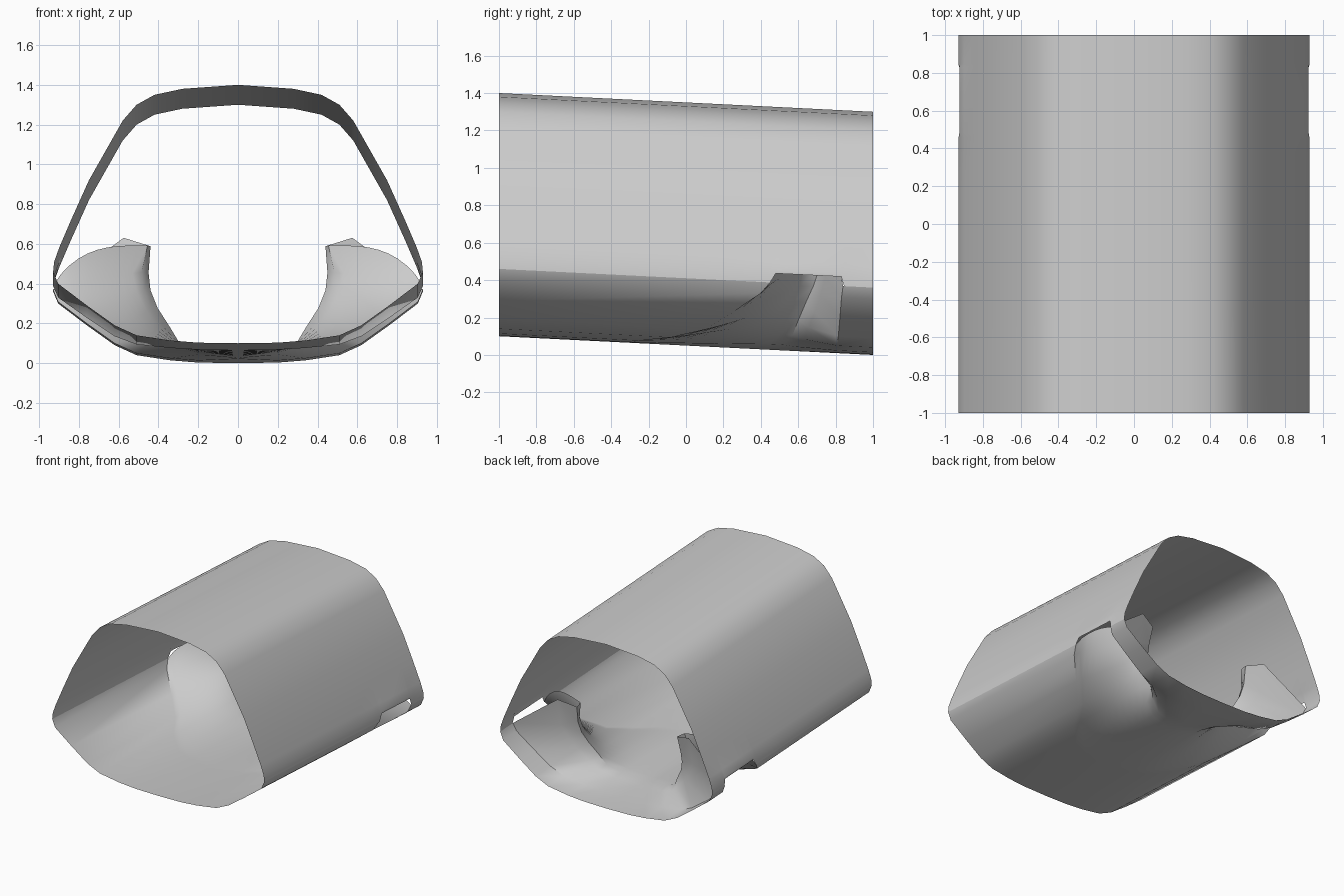
import bpy, bmesh, math

if "Cube" in bpy.data.objects:
    bpy.data.objects.remove(bpy.data.objects["Cube"])

# Right-half hull section, before the gentle downward slope to the rear
LOWER = [(0, 0), (.2, .003), (.34, .014), (.51, .04), (.62, .09), (.76, .19), (.905, .30), (.93, .36)]
UPPER = [(.93, .36), (.925, .41), (.9, .48), (.84, .62), (.75, .82), (.58, 1.12), (.51, 1.20),
         (.42, 1.25), (.28, 1.28), (0, 1.30)]
# Inner arch section that the lower hull sweeps in to
ARCH = [(0, .0), (.2, .03), (.3, .085), (.38, .165), (.44, .26), (.475, .35), (.485, .44), (.455, .575)]
START = [-.35, -.3, -.25, -.08, .1, .25, .4, .45]   # where each strip leaves the hull
CREASE = [.42, .45, .5, .53, .57, .61, .64, .67]    # where each strip meets the arch


def lerp(a, b, t):
    return a + (b - a) * t


def slope(x, y, z):
    return (x, y, z + .05 * (1 - y))


def grid_object(name, rows):
    """Make a mirrored sheet from rows of points."""
    bm = bmesh.new()
    vs = [[bm.verts.new(slope(*p)) for p in r] for r in rows]
    for a, b in zip(vs, vs[1:]):
        for i in range(len(a) - 1):
            bm.faces.new((a[i], b[i], b[i + 1], a[i + 1]))
    bmesh.ops.dissolve_degenerate(bm, dist=.0005, edges=bm.edges)
    me = bpy.data.meshes.new(name)
    bm.to_mesh(me)
    bm.free()
    ob = bpy.data.objects.new(name, me)
    bpy.context.collection.objects.link(ob)
    m = ob.modifiers.new("Mirror", 'MIRROR')
    m.use_clip = True
    bpy.context.view_layer.objects.active = ob
    for o in bpy.context.selected_objects:
        o.select_set(False)
    ob.select_set(True)
    bpy.ops.object.shade_smooth_by_angle(angle=math.radians(40))
    return ob


# Upper shell, its lower edge lifted to leave a slit over each arch
rows = []
for y, lift in [(-1, 0), (-.3, 0), (.2, 0), (.45, 0), (.48, .05), (.65, .05), (.83, .05), (.845, 0), (1, 0)]:
    r = [(x, y, z) for x, z in UPPER]
    r[0] = (.93 - lift * .1, y, .36 + lift)
    r[1] = (.925, y, .41 + lift * .3)
    rows.append(r)
grid_object("upper_shell", rows)

# Lower shell that sweeps inward into two arches
rows = [[(x, -1, z) for x, z in LOWER]]
N = 10
for j in range(N + 1):
    u = j / N
    t = u ** 1.1
    r = []
    for i, ((hx, hz), (ax, az)) in enumerate(zip(LOWER, ARCH)):
        bump = (.09 if i == 7 else .03 if i == 6 else 0) * math.sin(math.pi * u ** .8)
        r.append((lerp(hx, ax, t), lerp(START[i], CREASE[i], u), lerp(hz, az, t) + bump))
    rows.append(r)

# Narrow arch lip, then the slanted rear wall of each pocket running out to the rim band
ys = [lerp(.78, .84, i / 7) for i in range(8)]
lip = []
for i, ((x, z), y) in enumerate(zip(ARCH, CREASE)):
    inward = .035 if 3 <= i <= 6 else .015 if i == 7 else 0
    lip.append((x - inward, y + .07, z))
rim = [(x, y, z) for (x, z), y in zip(LOWER, ys)]
wall = [tuple(lerp(p, q, .28) for p, q in zip(a, b)) for a, b in zip(lip, rim)]
wall[7] = (.575, wall[7][1] + .02, .62)
rows += [lip, wall, rim, [(x, 1, z) for x, z in LOWER]]
grid_object("lower_shell_with_arches", rows)
